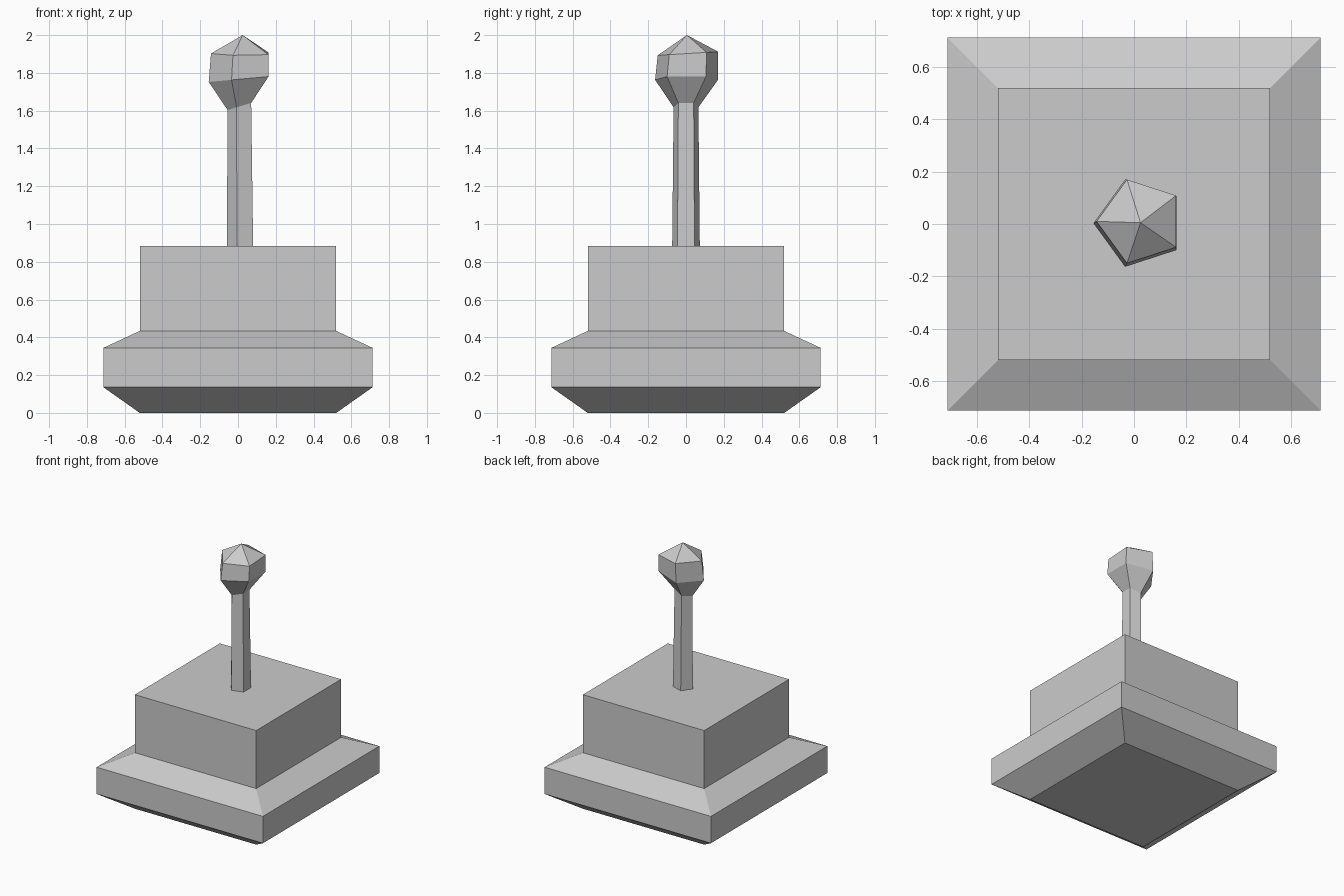
import bpy
import bmesh
from math import cos, sin, pi, sqrt

if "Cube" in bpy.data.objects:
    bpy.data.objects.remove(bpy.data.objects["Cube"], do_unlink=True)

grey = bpy.data.materials.new("plain grey")
grey.use_nodes = True
colour = (0.6, 0.6, 0.6, 1)
grey.diffuse_color = colour
grey.node_tree.nodes["Principled BSDF"].inputs["Base Color"].default_value = colour


def ring(sides, start, radius, z, cx=0, cy=0, slope_x=0, slope_y=0):
    """Regular polygon of points, optionally tilted."""
    points = []
    for i in range(sides):
        a = start + 2 * pi * i / sides
        x, y = cx + radius * cos(a), cy + radius * sin(a)
        points.append((x, y, z + slope_x * x + slope_y * y))
    return points


def loft(name, rings, tip=None):
    """Skin consecutive rings; close the top with a cap or a pointed tip."""
    bm = bmesh.new()
    loops = [[bm.verts.new(p) for p in r] for r in rings]
    n = len(loops[0])
    for low, high in zip(loops, loops[1:]):
        for i in range(n):
            j = (i + 1) % n
            bm.faces.new((low[i], low[j], high[j], high[i]))
    bm.faces.new(loops[0][::-1])
    top = loops[-1]
    if tip:
        point = bm.verts.new(tip)
        for i in range(n):
            bm.faces.new((top[i], top[(i + 1) % n], point))
    else:
        bm.faces.new(top)
    bmesh.ops.recalc_face_normals(bm, faces=bm.faces)
    mesh = bpy.data.meshes.new(name)
    bm.to_mesh(mesh)
    bm.free()
    mesh.materials.append(grey)
    obj = bpy.data.objects.new(name, mesh)
    bpy.context.collection.objects.link(obj)
    return obj


# Square base with a flared skirt: (half width, height)
base_profile = [(0.52, 0), (0.713, 0.136), (0.713, 0.344), (0.52, 0.434), (0.52, 0.884)]
loft("base", [ring(4, pi / 4, w * sqrt(2), z) for w, z in base_profile])

# Five-sided lever rod
corner = pi / 5
neck = ring(5, corner, 0.069, 1.62, cx=0.014, slope_x=0.3)
loft("lever_rod", [ring(5, corner, 0.077, 0.87, cx=0.018), neck])

# Faceted knob, slightly crooked
loft("lever_knob", [
    neck,
    ring(5, corner, 0.175, 1.766, cx=0.02, cy=0.003, slope_x=0.09),
    ring(5, corner, 0.168, 1.902, cx=0.025, cy=0.01, slope_y=0.06),
], tip=(0.025, 0.005, 2.0))
